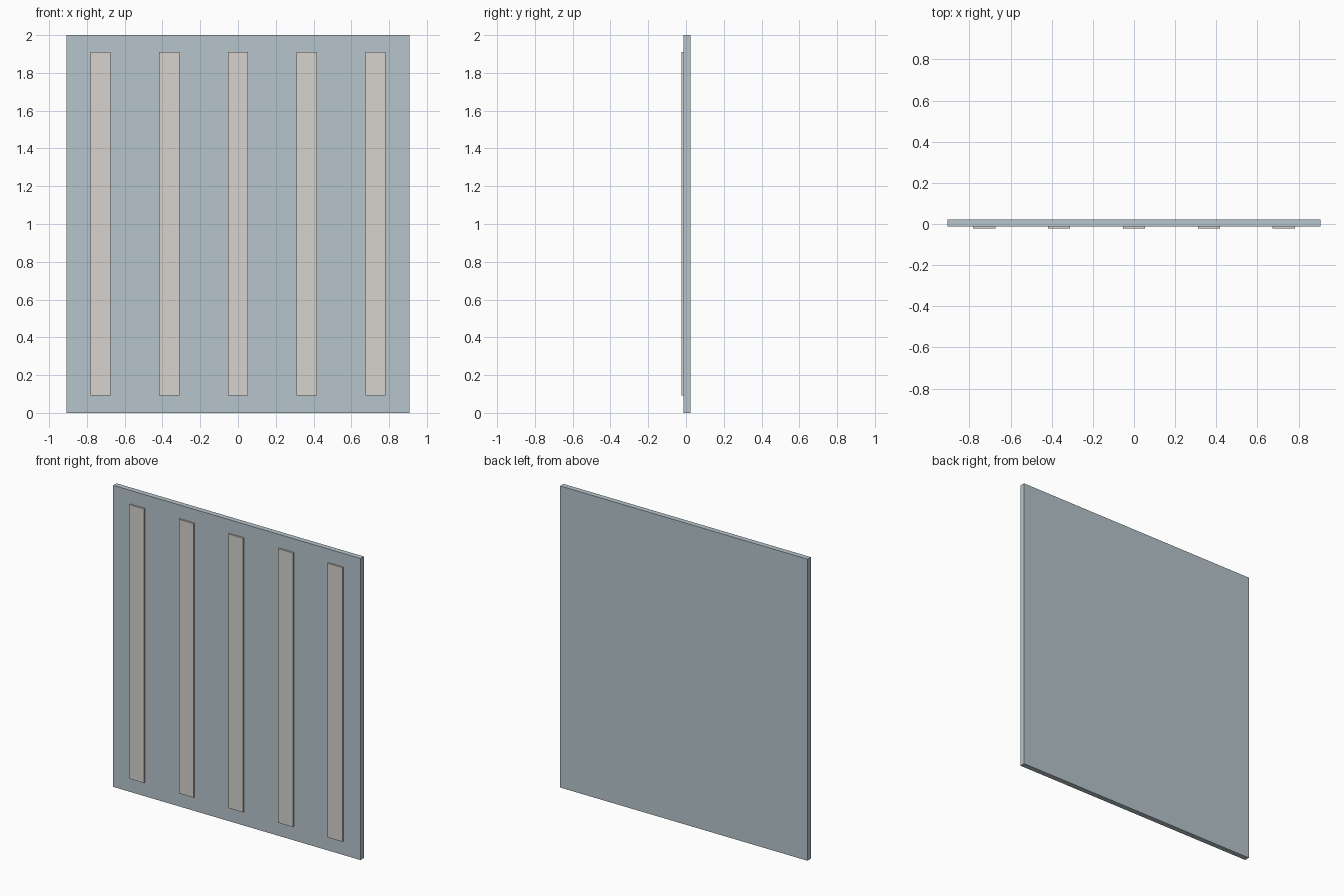
import bpy

if "Cube" in bpy.data.objects:
    bpy.data.objects.remove(bpy.data.objects["Cube"])


def material(name, color):
    mat = bpy.data.materials.new(name)
    mat.diffuse_color = color
    mat.use_nodes = True
    mat.node_tree.nodes["Principled BSDF"].inputs["Base Color"].default_value = mat.diffuse_color
    return mat


def box(name, lo, hi, mat):
    """Box spanning two opposite corners."""
    center = [(a + b) / 2 for a, b in zip(lo, hi)]
    bpy.ops.mesh.primitive_cube_add(size=1, location=center)
    ob = bpy.context.object
    ob.name = name
    ob.scale = [b - a for a, b in zip(lo, hi)]
    bpy.ops.object.transform_apply(location=False, rotation=False, scale=True)
    ob.data.materials.append(mat)
    return ob


panel_mat = material("panel_blue_grey", (0.47, 0.56, 0.60, 1))
strip_mat = material("strip_warm_grey", (0.68, 0.65, 0.61, 1))

# Main flat panel
box("panel", (-0.907, -0.012, 0), (0.907, 0.023, 2), panel_mat)

# Five evenly spaced vertical strips on the front face
pitch, half_width = 0.364, 0.054
for i in range(-2, 3):
    x = i * pitch
    box(f"strip_{i + 3}", (x - half_width, -0.023, 0.092),
        (x + half_width, -0.012, 1.91), strip_mat)
